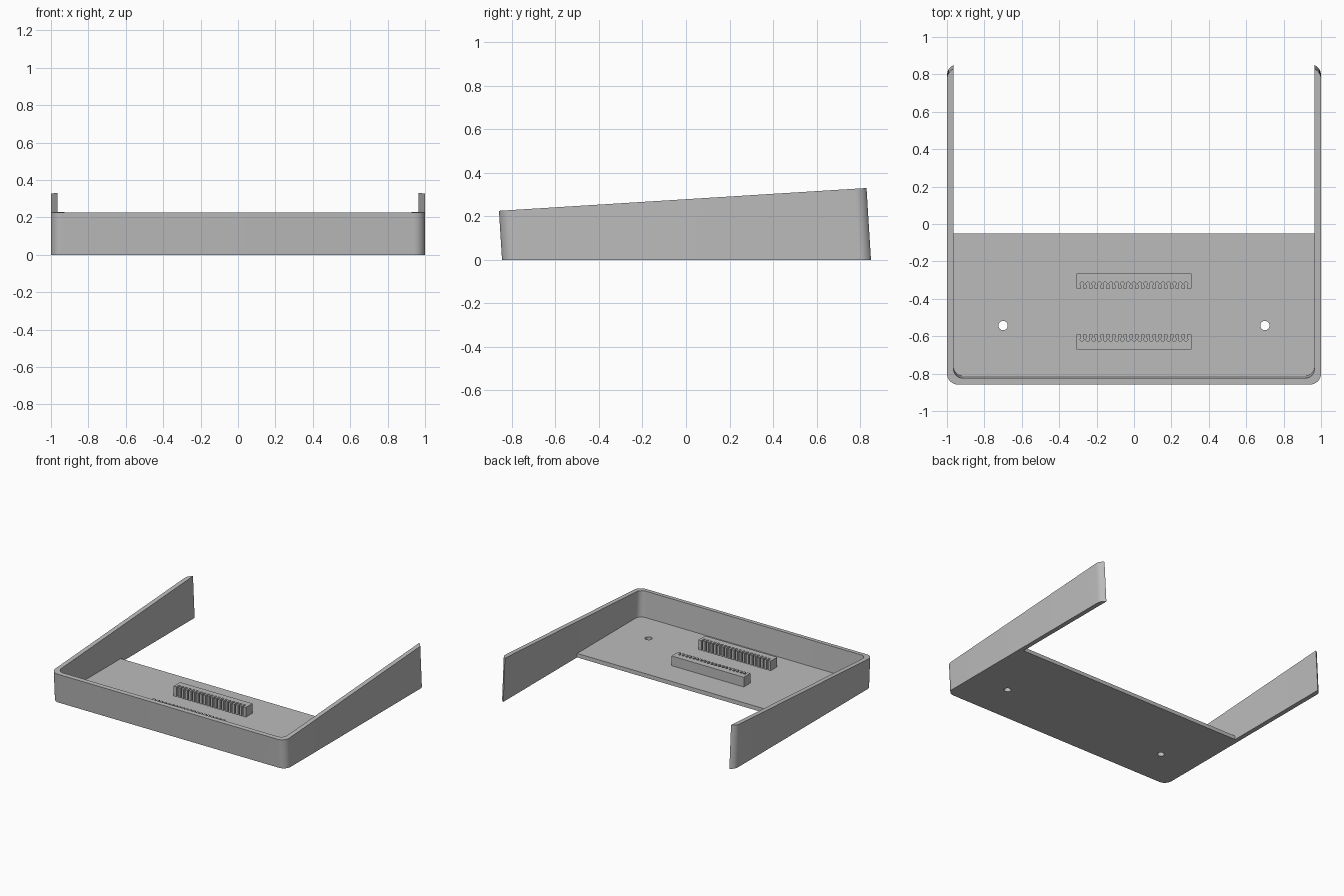
import bpy, bmesh
from math import sin, cos, radians, acos, degrees

cube = bpy.data.objects.get("Cube")
if cube:
    bpy.data.objects.remove(cube, do_unlink=True)

grey = bpy.data.materials.new("mid_grey")
grey.use_nodes = True
COLOUR = (0.5, 0.5, 0.5, 1)
grey.diffuse_color = COLOUR
grey.node_tree.nodes["Principled BSDF"].inputs["Base Color"].default_value = COLOUR

TILT = 0.062      # lean of the walls and slope of the rim
WALL = 0.965      # half width between the side walls
FLOOR = 0.03      # floor thickness


def arc(cx, cy, r, start, end, n=10):
    angles = [radians(start + (end - start) * i / n) for i in range(n + 1)]
    return [(cx + r * cos(a), cy + r * sin(a)) for a in angles]


def mirrored(half):
    return half + [(-x, y) for x, y in reversed(half)]


def prism(name, outline, bottom, top, lean=0.0):
    """Extrude an outline; top is a function of y, lean shears along y."""
    bm = bmesh.new()
    low = [bm.verts.new((x, y - lean * bottom, bottom)) for x, y in outline]
    high = [bm.verts.new((x, y - lean * top(y), top(y))) for x, y in outline]
    bm.faces.new(low)
    bm.faces.new(high)
    for i in range(len(low)):
        j = (i + 1) % len(low)
        bm.faces.new((low[i], low[j], high[j], high[i]))
    bmesh.ops.recalc_face_normals(bm, faces=bm.faces)
    mesh = bpy.data.meshes.new(name)
    bm.to_mesh(mesh)
    bm.free()
    mesh.materials.append(grey)
    obj = bpy.data.objects.new(name, mesh)
    bpy.context.collection.objects.link(obj)
    return obj


def smooth(obj):
    bpy.ops.object.select_all(action='DESELECT')
    obj.select_set(True)
    bpy.context.view_layer.objects.active = obj
    bpy.ops.object.shade_smooth_by_angle(angle=radians(30))


# Leaning U-shaped wall with a sloping rim and rounded corners
def rim(y):
    return (0.225 + TILT * (y + 0.86)) / (1 + TILT * TILT)


inner_corner = arc(0.915, -0.76, 0.05, 0, -90)
half = arc(0.94, -0.785, 0.06, -90, 0)
half += arc(0.94, 0.795, 0.06, 0, degrees(acos((WALL - 0.94) / 0.06)))
half += inner_corner
smooth(prism("surround_wall", mirrored(half), 0, rim, TILT))

# Floor plate with two screw holes
floor = prism("floor_plate", mirrored([(WALL, -0.05)] + inner_corner), 0,
              lambda y: FLOOR, TILT)
for side in (-1, 1):
    cutter = prism("hole_cutter", arc(side * 0.7, -0.543, 0.025, 0, 345, 23),
                   -0.1, lambda y: 0.2)
    cutter.hide_render = True
    mod = floor.modifiers.new("screw_hole", 'BOOLEAN')
    mod.object = cutter
    mod.operation = 'DIFFERENCE'
    mod.solver = 'EXACT'
    bpy.context.view_layer.objects.active = floor
    bpy.ops.object.modifier_apply(modifier=mod.name)
    bpy.data.objects.remove(cutter, do_unlink=True)
smooth(floor)


# Connector blocks with a row of keyhole slots on their facing sides
def connector(name, slot_y, back_y):
    into = 1 if back_y > slot_y else -1
    pitch, count, r, neck = 0.0309, 19, 0.01, 0.006
    gap = degrees(acos(neck / r))
    outline = [(-0.308, back_y), (-0.308, slot_y)]
    for i in range(count):
        x = (i - (count - 1) / 2) * pitch
        outline.append((x - neck, slot_y))
        for px, py in arc(x, 0.025, r, 180 + gap, -gap, 10):
            outline.append((px, slot_y + into * py))
        outline.append((x + neck, slot_y))
    outline += [(0.308, slot_y), (0.308, back_y)]
    smooth(prism(name, outline, FLOOR, lambda y: 0.105))


connector("rear_connector", -0.345, -0.265)
connector("front_connector", -0.592, -0.672)
